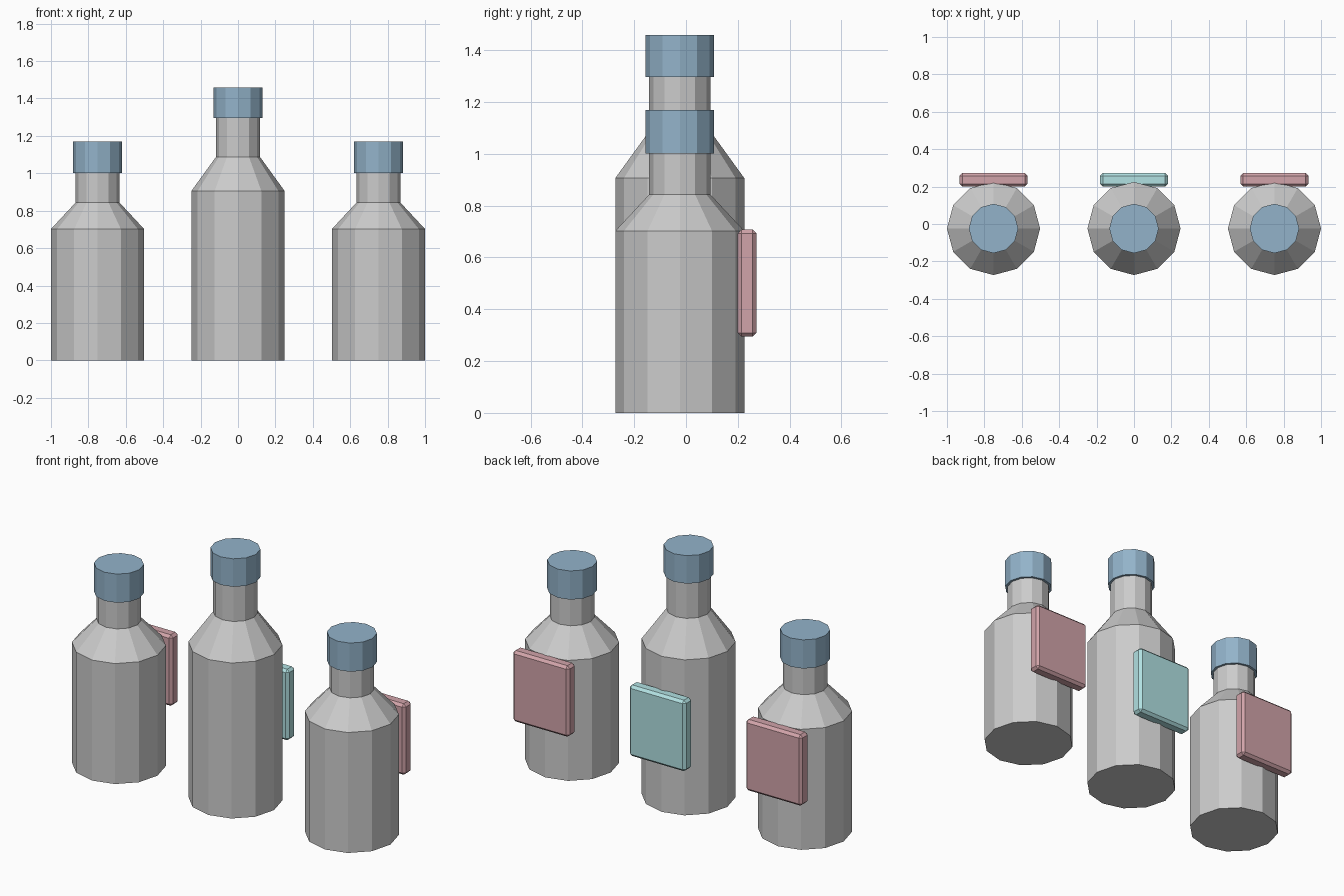
import bpy, bmesh
from math import cos, sin, pi

if "Cube" in bpy.data.objects:
    bpy.data.objects.remove(bpy.data.objects["Cube"])

SIDES = 12
CY = -0.024          # y of the bottle axes
R, NECK_R, CAP_R = 0.249, 0.118, 0.132


def material(name, rgb):
    m = bpy.data.materials.new(name)
    m.diffuse_color = (*rgb, 1)
    m.use_nodes = True
    m.node_tree.nodes["Principled BSDF"].inputs["Base Color"].default_value = m.diffuse_color
    return m


def finish(bm, name, loc, mat=None):
    bmesh.ops.recalc_face_normals(bm, faces=bm.faces)
    me = bpy.data.meshes.new(name)
    bm.to_mesh(me)
    bm.free()
    ob = bpy.data.objects.new(name, me)
    ob.location = loc
    if mat:
        me.materials.append(mat)
    bpy.context.collection.objects.link(ob)
    return ob


def lathe(name, profile, loc, mat=None):
    """Closed 12-sided solid from (radius, z) rings."""
    bm = bmesh.new()
    rings = [[bm.verts.new((r * cos(2 * pi * i / SIDES), r * sin(2 * pi * i / SIDES), z))
              for i in range(SIDES)] for r, z in profile]
    for a, b in zip(rings, rings[1:]):
        for i in range(SIDES):
            j = (i + 1) % SIDES
            bm.faces.new((a[i], a[j], b[j], b[i]))
    bm.faces.new(rings[0])
    bm.faces.new(rings[-1])
    return finish(bm, name, loc, mat)


def plate(name, loc, size, mat):
    """Thin box with chamfered edges."""
    bm = bmesh.new()
    bmesh.ops.create_cube(bm, size=1)
    bmesh.ops.scale(bm, vec=size, verts=bm.verts)
    ob = finish(bm, name, loc, mat)
    bev = ob.modifiers.new("chamfer", 'BEVEL')
    bev.width = 0.015
    bev.segments = 1
    return ob


blue = material("cap_blue", (0.29, 0.45, 0.59))
red = material("label_red", (0.64, 0.37, 0.40))
teal = material("label_teal", (0.44, 0.75, 0.76))

# side, x, body top, shoulder top, cap bottom, cap top, label colour
bottles = [
    ("left", -0.751, 0.702, 0.843, 1.002, 1.169, red),
    ("middle", 0.0, 0.906, 1.087, 1.296, 1.459, teal),
    ("right", 0.751, 0.702, 0.843, 1.002, 1.169, red),
]

for side, x, body, shoulder, cap0, cap1, label in bottles:
    # body, shoulder and neck
    lathe(f"{side}_bottle", [(R, 0), (R, body), (NECK_R, shoulder), (NECK_R, cap0 + 0.02)], (x, CY, 0))
    # cap
    lathe(f"{side}_cap", [(CAP_R, cap0), (CAP_R, cap1)], (x, CY, 0), blue)
    # label plate on the back
    plate(f"{side}_label", (x, 0.236, 0.501), (0.364, 0.073, 0.414), label)
